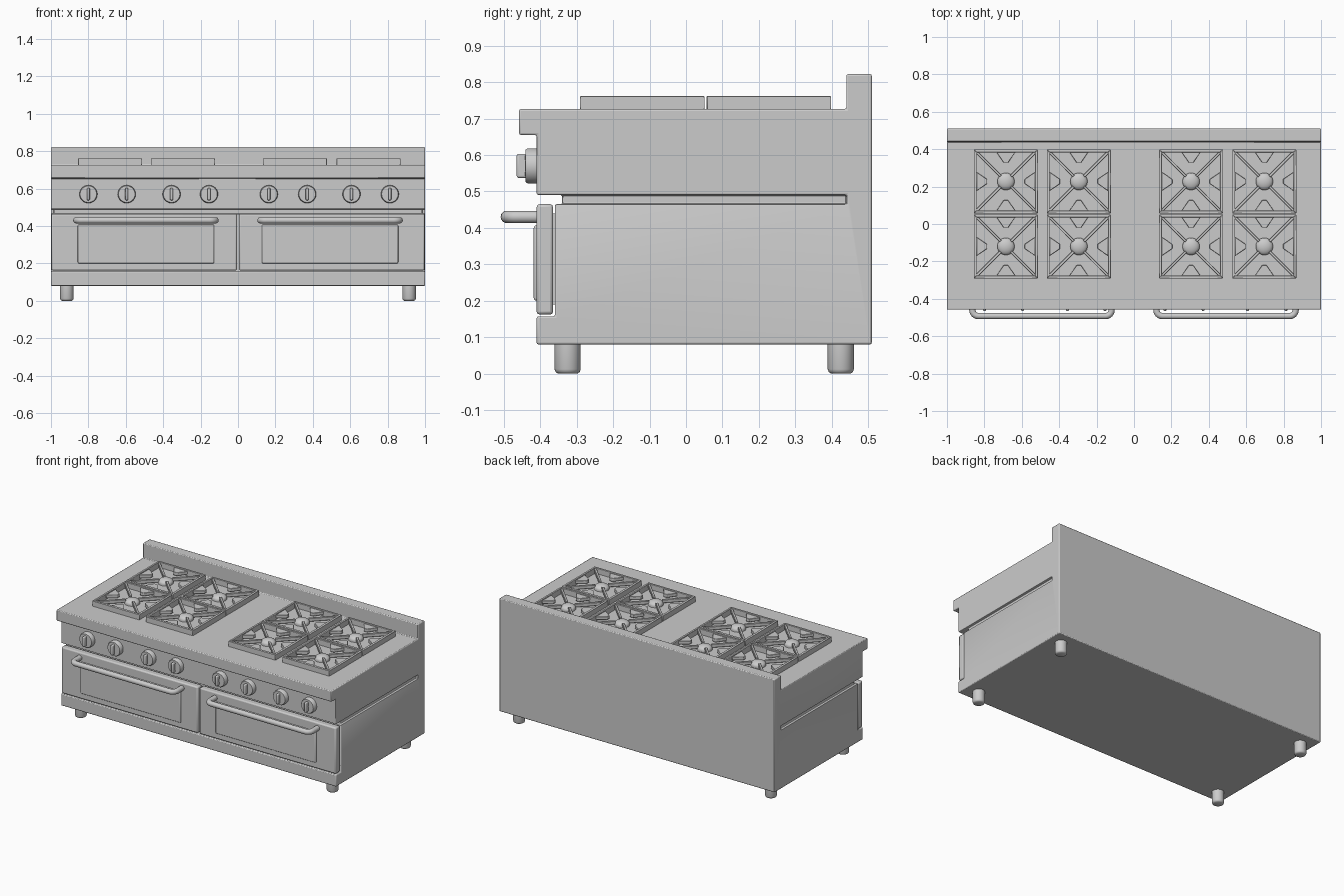
import bpy, bmesh, math
from mathutils import Matrix

if "Cube" in bpy.data.objects:
    bpy.data.objects.remove(bpy.data.objects["Cube"])


def add_prism(bm, pts, a, b, axis='Z'):
    """Extrude a polygon from a to b along Z (pts are x,y) or X (pts are y,z)."""
    place = (lambda p, t: (p[0], p[1], t)) if axis == 'Z' else (lambda p, t: (t, p[0], p[1]))
    lo = [bm.verts.new(place(p, a)) for p in pts]
    hi = [bm.verts.new(place(p, b)) for p in pts]
    n = len(pts)
    bm.faces.new(lo[::-1])
    bm.faces.new(hi)
    for i in range(n):
        bm.faces.new((lo[i], lo[(i + 1) % n], hi[(i + 1) % n], hi[i]))


def finish(name, bm, bevel=0.0, smooth=True, segments=2):
    bmesh.ops.recalc_face_normals(bm, faces=bm.faces)
    me = bpy.data.meshes.new(name)
    bm.to_mesh(me)
    bm.free()
    ob = bpy.data.objects.new(name, me)
    bpy.context.collection.objects.link(ob)
    if smooth:
        bpy.ops.object.select_all(action='DESELECT')
        ob.select_set(True)
        bpy.context.view_layer.objects.active = ob
        bpy.ops.object.shade_smooth_by_angle(angle=math.radians(40))
    if bevel:
        m = ob.modifiers.new("bevel", 'BEVEL')
        m.width, m.segments, m.limit_method = bevel, segments, 'ANGLE'
    return ob


def box(name, x0, x1, y0, y1, z0, z1, bevel=0.0, segments=2):
    bm = bmesh.new()
    add_prism(bm, [(x0, y0), (x1, y0), (x1, y1), (x0, y1)], z0, z1)
    return finish(name, bm, bevel, segments=segments)


def lathe(name, profile, steps=32):
    """Spin (radius, z) points about Z."""
    bm = bmesh.new()
    vs = [bm.verts.new((r, 0, z)) for r, z in profile]
    es = [bm.edges.new(p) for p in zip(vs, vs[1:])]
    bmesh.ops.spin(bm, geom=vs + es, cent=(0, 0, 0), axis=(0, 0, 1),
                   angle=math.tau, steps=steps)
    bmesh.ops.remove_doubles(bm, verts=bm.verts, dist=1e-5)
    return finish(name, bm)


def copy_at(ob, name, loc):
    c = ob.copy()
    c.name, c.location = name, loc
    bpy.context.collection.objects.link(c)


# body: side profile with splashback, overhanging top and door recess
bm = bmesh.new()
add_prism(bm, [(-0.41, 0.08), (0.51, 0.08), (0.51, 0.822), (0.44, 0.822), (0.44, 0.726),
               (-0.458, 0.726), (-0.458, 0.655), (-0.41, 0.655), (-0.41, 0.48),
               (-0.36, 0.48), (-0.36, 0.157), (-0.41, 0.157)], -1, 1, 'X')
body = finish("body", bm)

# groove running round the front and sides
bm = bmesh.new()
add_prism(bm, [(-1.1, -0.6), (1.1, -0.6), (1.1, 0.44), (0.985, 0.44), (0.985, -0.34),
               (-0.985, -0.34), (-0.985, 0.44), (-1.1, 0.44)], 0.465, 0.49)
cutter = finish("groove_cutter", bm, smooth=False)
cutter.hide_render = True
cutter.hide_set(True)
m = body.modifiers.new("groove", 'BOOLEAN')
m.operation, m.object, m.solver = 'DIFFERENCE', cutter, 'EXACT'
m = body.modifiers.new("bevel", 'BEVEL')
m.width, m.segments, m.limit_method = 0.005, 2, 'ANGLE'

# feet
foot = lathe("foot", [(0, 0), (0.027, 0), (0.033, 0.004), (0.036, 0.012), (0.036, 0.085), (0, 0.085)])
foot.location = (-0.915, -0.325, 0)
for x, y in ((0.915, -0.325), (-0.915, 0.425), (0.915, 0.425)):
    copy_at(foot, "foot", (x, y, 0))

# oven doors, raised panels and handles
for side, s in (("left", -1), ("right", 1)):
    c = s * 0.492
    box(side + "_door", s * 0.502 - 0.496, s * 0.502 + 0.496, -0.41, -0.365, 0.162, 0.465, 0.008)
    box(side + "_door_mount", s * 0.5 - 0.45, s * 0.5 + 0.45, -0.37, -0.355, 0.19, 0.44)
    box(side + "_door_panel", c - 0.365, c + 0.365, -0.418, -0.40, 0.2, 0.407, 0.007, 3)
    pts, R, half, yb = [(-0.372, -0.40)], 0.032, 0.372, -0.492
    for i in range(7):
        a = math.pi / 2 * i / 6
        pts.append((-half + R - R * math.cos(a), yb + R - R * math.sin(a)))
    pts += [(-x, y) for x, y in reversed(pts)]
    cu = bpy.data.curves.new(side + "_handle", 'CURVE')
    cu.dimensions, cu.bevel_depth, cu.bevel_resolution = '3D', 0.017, 5
    cu.use_fill_caps = True
    sp = cu.splines.new('POLY')
    sp.points.add(len(pts) - 1)
    for p, (x, y) in zip(sp.points, pts):
        p.co = (c + x, y, 0.43, 1)
    bpy.context.collection.objects.link(bpy.data.objects.new(side + "_handle", cu))

# control knobs: round base with a raised grip
base = lathe("knob_base", [(0, -0.005), (0.048, -0.005), (0.048, 0.025), (0.044, 0.031), (0, 0.032)])
base.rotation_euler.x = math.pi / 2
grip = box("knob_grip", -0.008, 0.008, -0.055, 0, -0.033, 0.033, 0.006, 3)
xs = [-0.80, -0.595, -0.355, -0.155, 0.165, 0.37, 0.607, 0.812]
base.location = grip.location = (xs[0], -0.41, 0.57)
for x in xs[1:]:
    copy_at(base, "knob_base", (x, -0.41, 0.57))
    copy_at(grip, "knob_grip", (x, -0.41, 0.57))

# pan grate: mitred frame, diagonal bars and tapered fingers, four-fold
bm = bmesh.new()
o, i = 0.171, 0.156
for k in range(4):
    old = set(bm.verts)
    add_prism(bm, [(-o, -o), (o, -o), (i, -i), (-i, -i)], 0.724, 0.762)
    add_prism(bm, [(-0.05, -i), (0.05, -i), (0.012, -0.1), (-0.012, -0.1)], 0.735, 0.757)
    d, w, e = 0.158, 0.005, 0.028
    add_prism(bm, [(-d - w, -d + w), (-d + w, -d - w), (-e + w, -e - w), (-e - w, -e + w)], 0.735, 0.757)
    bmesh.ops.rotate(bm, verts=[v for v in bm.verts if v not in old], cent=(0, 0, 0),
                     matrix=Matrix.Rotation(k * math.pi / 2, 3, 'Z'))
grate = finish("grate", bm, 0.002, segments=1)

# domed burner
dome = [(0, 0.72), (0.046, 0.72)] + [(0.046 * math.cos(a), 0.735 + 0.024 * math.sin(a))
        for a in [math.pi / 2 * k / 6 for k in range(6)]] + [(0, 0.759)]
burner = lathe("burner", dome)
spots = [(x, y, 0) for x in (-0.685, -0.295, 0.305, 0.697) for y in (-0.12, 0.2275)]
grate.location = burner.location = spots[0]
for p in spots[1:]:
    copy_at(grate, "grate", p)
    copy_at(burner, "burner", p)
